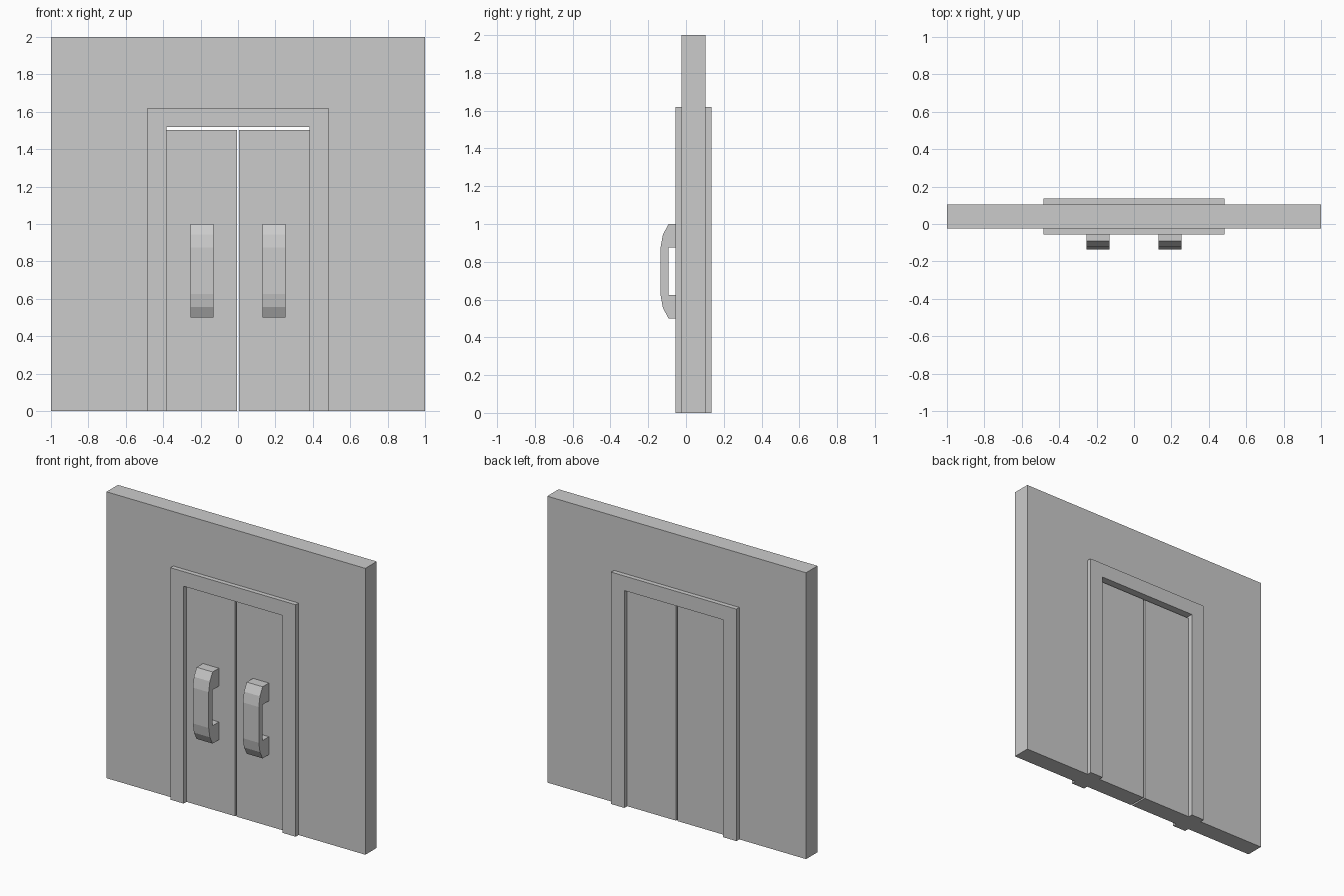
import bpy, bmesh

if "Cube" in bpy.data.objects:
    bpy.data.objects.remove(bpy.data.objects["Cube"])

grey = bpy.data.materials.new("plain_grey")
grey.diffuse_color = (0.6, 0.6, 0.6, 1)
grey.use_nodes = True
grey.node_tree.nodes["Principled BSDF"].inputs["Base Color"].default_value = grey.diffuse_color


def prism(name, outline, start, end, axis):
    """Extrude an outline: axis 'y' uses (x, z) points, axis 'x' uses (y, z) points."""
    bm = bmesh.new()
    place = (lambda a, b: (a, start, b)) if axis == 'y' else (lambda a, b: (start, a, b))
    face = bm.faces.new([bm.verts.new(place(a, b)) for a, b in outline])
    moved = bmesh.ops.extrude_face_region(bm, geom=[face])['geom']
    offset = (0, end - start, 0) if axis == 'y' else (end - start, 0, 0)
    bmesh.ops.translate(bm, vec=offset,
                        verts=[v for v in moved if isinstance(v, bmesh.types.BMVert)])
    bmesh.ops.recalc_face_normals(bm, faces=bm.faces)
    mesh = bpy.data.meshes.new(name)
    bm.to_mesh(mesh)
    bm.free()
    mesh.materials.append(grey)
    obj = bpy.data.objects.new(name, mesh)
    bpy.context.collection.objects.link(obj)
    return obj


def arch(half_in, top_in, half_out, top_out):
    """Doorway outline, open at the floor."""
    return [(-half_out, 0), (-half_out, top_out), (half_out, top_out), (half_out, 0),
            (half_in, 0), (half_in, top_in), (-half_in, top_in), (-half_in, 0)]


WALL_FRONT, WALL_BACK = -0.023, 0.103

# Wall with a doorway, and the thicker frame filling its edge
prism("wall", arch(0.484, 1.62, 1.0, 2.0), WALL_FRONT, WALL_BACK, 'y')
prism("door_frame", arch(0.382, 1.518, 0.484, 1.62), -0.055, 0.135, 'y')

# Chamfered pull handle, side profile as (y, z)
handle = [(WALL_FRONT, 0.5), (-0.092, 0.5), (-0.122, 0.555), (-0.135, 0.625),
          (-0.135, 0.875), (-0.122, 0.945), (-0.092, 1.0), (WALL_FRONT, 1.0),
          (WALL_FRONT, 0.875), (-0.093, 0.875), (-0.093, 0.625), (WALL_FRONT, 0.625)]

# Two door leaves, each with a handle
for side, s in (("left", -1), ("right", 1)):
    leaf = [(s * 0.006, 0), (s * 0.382, 0), (s * 0.382, 1.503), (s * 0.006, 1.503)]
    prism(side + "_door", leaf, WALL_FRONT, WALL_BACK, 'y')
    prism(side + "_handle", handle, s * 0.132, s * 0.255, 'x')
